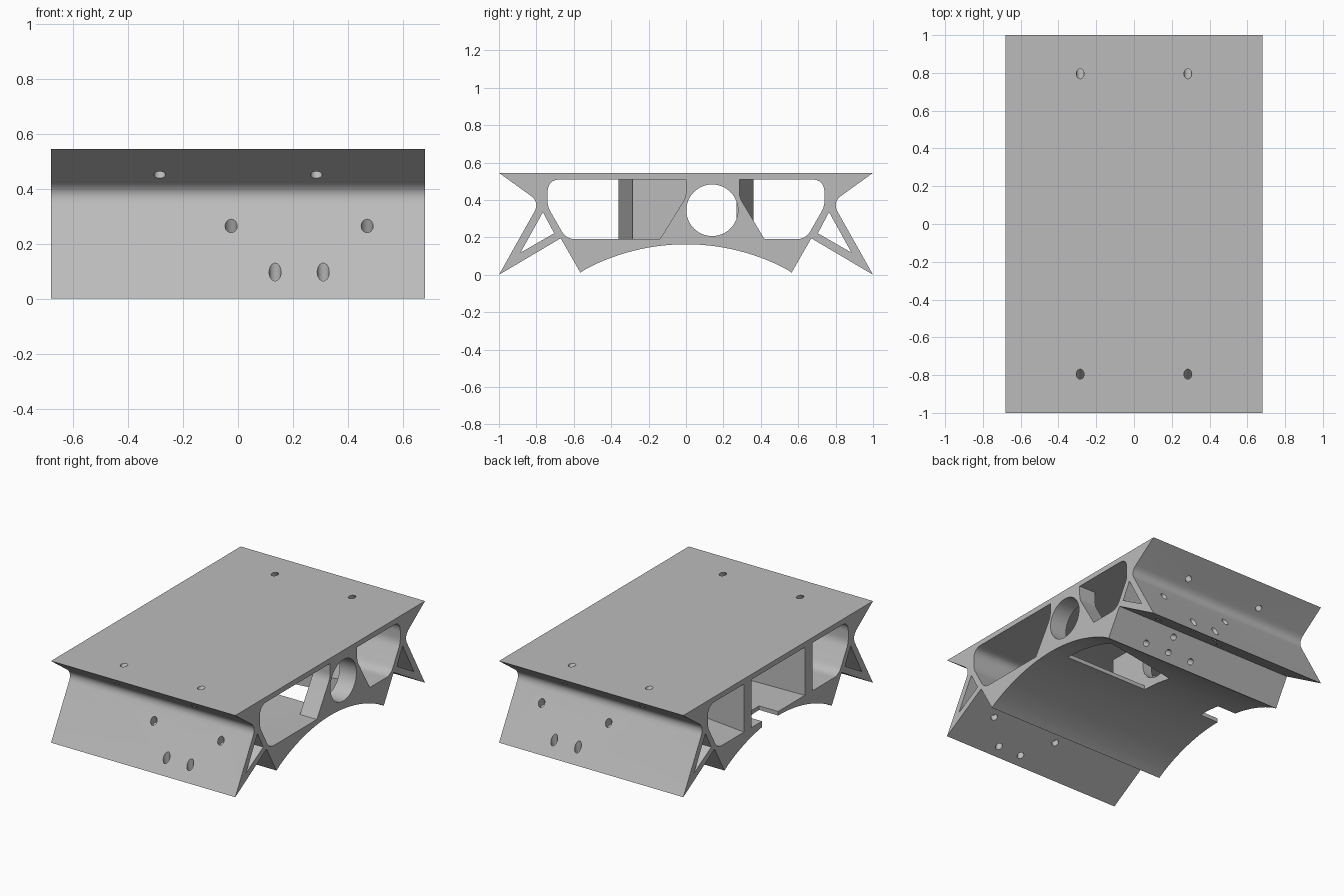
import bpy, bmesh, math
from mathutils import Vector, Matrix

cube = bpy.data.objects.get("Cube")
if cube:
    bpy.data.objects.remove(cube, do_unlink=True)

grey = bpy.data.materials.new("plain_grey")
grey.use_nodes = True
grey.diffuse_color = (0.5, 0.5, 0.5, 1)
grey.node_tree.nodes["Principled BSDF"].inputs["Base Color"].default_value = grey.diffuse_color

HALF = 0.68       # half width along x
FLOOR, ROOF = 0.19, 0.51
PLATE = 0.555     # inner face of the end plate


def rounded(points, steps=8):
    """Corners are (y, z) or (y, z, setback); a setback rounds the corner."""
    out = []
    for i, p in enumerate(points):
        c = Vector(p[:2])
        if len(p) == 2:
            out.append(c)
            continue
        a, b = (c + (Vector(points[j][:2]) - c).normalized() * p[2]
                for j in (i - 1, (i + 1) % len(points)))
        for k in range(steps + 1):
            t = k / steps
            out.append(a * (1 - t) ** 2 + c * 2 * t * (1 - t) + b * t * t)
    return out


def mirror(points):
    return [(-p[0], *p[1:]) for p in reversed(points)]


def prism(name, points, lo, hi, axis="X"):
    """Extrude a flat outline along x (outline in y,z) or z (outline in x,y)."""
    place = (lambda p: (lo, p[0], p[1])) if axis == "X" else (lambda p: (p[0], p[1], lo))
    bm = bmesh.new()
    face = bm.faces.new([bm.verts.new(place(p)) for p in points])
    grown = bmesh.ops.extrude_face_region(bm, geom=[face])["geom"]
    step = Vector((hi - lo, 0, 0)) if axis == "X" else Vector((0, 0, hi - lo))
    bmesh.ops.translate(bm, vec=step, verts=[v for v in grown if isinstance(v, bmesh.types.BMVert)])
    bmesh.ops.recalc_face_normals(bm, faces=bm.faces)
    return make(name, bm)


def rod(start, end, radius, sides=20):
    a, b = Vector(start), Vector(end)
    bm = bmesh.new()
    turn = (b - a).to_track_quat("Z", "Y").to_matrix().to_4x4()
    bmesh.ops.create_cone(bm, cap_ends=True, segments=sides, radius1=radius, radius2=radius,
                          depth=(b - a).length, matrix=Matrix.Translation((a + b) / 2) @ turn)
    return make("drill", bm)


def make(name, bm):
    mesh = bpy.data.meshes.new(name)
    bm.to_mesh(mesh)
    bm.free()
    mesh.materials.append(grey)
    ob = bpy.data.objects.new(name, mesh)
    bpy.context.collection.objects.link(ob)
    return ob


def combine(target, tools, operation="DIFFERENCE"):
    for tool in tools:
        mod = target.modifiers.new("cut", "BOOLEAN")
        mod.object, mod.operation, mod.solver = tool, operation, "EXACT"
    bpy.context.view_layer.update()
    graph = bpy.context.evaluated_depsgraph_get()
    mesh = bpy.data.meshes.new_from_object(target.evaluated_get(graph))
    target.modifiers.clear()
    target.data = mesh
    for tool in tools:
        bpy.data.objects.remove(tool, do_unlink=True)


# Outer section: flat deck, pinched waist, splayed legs, arched belly
side = [(-1, 0.545), (-0.782, 0.388, 0.06), (-1, 0), (-0.67, 0.195), (-0.565, 0.012)]
arch_r, arch_top = 1.152, 0.163
arch = []
for k in range(1, 32):
    y = -0.565 + 1.13 * k / 32
    arch.append((y, arch_top - arch_r + math.sqrt(arch_r ** 2 - y * y)))
body = prism("deck_body", rounded(side + arch + mirror(side)), -HALF, HALF)

# Openings of the section
end_of_cavity = [(-0.74, ROOF, 0.07), (-0.74, 0.365, 0.03), (-0.64, FLOOR, 0.05)]
front_window = end_of_cavity + [(-0.14, FLOOR), (0, 0.415, 0.03), (0, ROOF)]
back_window = [(0.285, ROOF), (0.285, 0.415, 0.03), (0.42, FLOOR)] + mirror(end_of_cavity)
triangle = [(-0.765, 0.335), (-0.885, 0.118), (-0.705, 0.222)]
circle = [(0.14 + 0.138 * math.cos(math.tau * k / 48), 0.345 + 0.138 * math.sin(math.tau * k / 48))
          for k in range(48)]
through = HALF + 0.1
combine(body, [
    prism("cavity", rounded(end_of_cavity + mirror(end_of_cavity)), -through, PLATE),
    prism("front_window", rounded(front_window), PLATE - 0.05, through),
    prism("back_window", rounded(back_window), PLATE - 0.05, through),
    prism("round_window", circle, PLATE - 0.05, through),
    prism("front_triangle", triangle, -through, through),
    prism("back_triangle", mirror(triangle), -through, through),
])

# Central compartment, open at one end, with a round hole in its inner wall
box = prism("compartment", [(-HALF, -0.36), (-0.07, -0.285), (-0.07, 0.285), (-HALF, 0.36)],
            FLOOR - 0.01, ROOF + 0.01, "Z")
combine(box, [
    prism("pocket", [(-through, -0.285), (-0.14, -0.265), (-0.14, 0.265), (-through, 0.285)],
          0, 1, "Z"),
    prism("wall_hole", circle, -0.3, 0.1),
])
combine(body, [box], "UNION")

# Floor window and end notch, then all the screw holes
tools = [
    prism("floor_window", [(-0.07, 0.02), (PLATE, 0.02), (PLATE, 0.44), (-0.07, 0.26)],
          0, FLOOR + 0.02, "Z"),
    prism("end_notch", [(-through, 0), (-0.54, 0), (-0.54, 0.17), (-through, 0.17)],
          0, FLOOR + 0.02, "Z"),
]
for s in (-1, 1):
    for x in (-0.285, 0.285):        # deck flange
        tools.append(rod((x, s * 0.756, 0.595), (x, s * 0.904, 0.405), 0.021))
    for x in (-0.025, 0.47):         # upper leg pair
        tools.append(rod((x, s * 0.878, 0.33), (x, s * 0.764, 0.05), 0.022))
    for x in (0.135, 0.31):          # lower leg pair
        tools.append(rod((x, s * 0.955, 0.18), (x, s * 0.93, -0.04), 0.022))
    for x, z in ((0.04, 0.067), (0.22, 0.067), (0.40, 0.067), (0.22, 0.155)):  # belly shoulder
        y = 0.556 + 0.583 * z
        tools.append(rod((x, s * (y + 0.04), z - 0.023), (x, s * (y - 0.07), z + 0.04), 0.02))
combine(body, tools)

# Smooth the rounded parts, keep the edges crisp
bpy.ops.object.select_all(action="DESELECT")
body.select_set(True)
bpy.context.view_layer.objects.active = body
bpy.ops.object.shade_smooth_by_angle(angle=math.radians(30))
